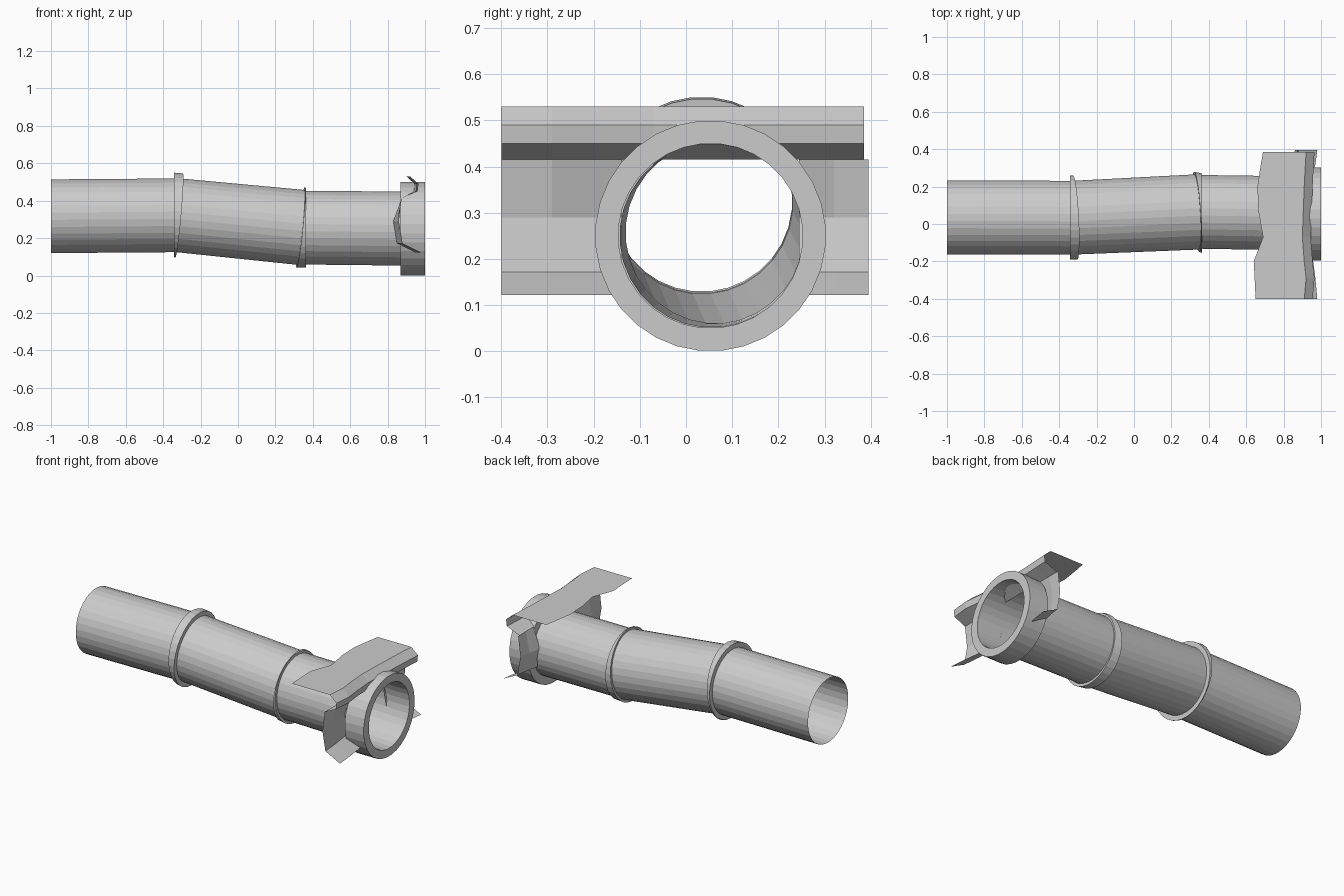
import bpy, math
from mathutils import Vector

cube = bpy.data.objects.get("Cube")
if cube:
    bpy.data.objects.remove(cube, do_unlink=True)

SIDES = 32

metal = bpy.data.materials.new("plain_grey_metal")
metal.use_nodes = True
GREY = (0.6, 0.6, 0.6, 1)
metal.diffuse_color = GREY
metal.node_tree.nodes["Principled BSDF"].inputs["Base Color"].default_value = GREY


def make_object(name, verts, faces):
    mesh = bpy.data.meshes.new(name)
    mesh.from_pydata(verts, [], faces)
    mesh.materials.append(metal)
    mesh.update()
    obj = bpy.data.objects.new(name, mesh)
    bpy.context.collection.objects.link(obj)
    return obj


def circle(center, radius, lean_z=0.0, lean_y=0.0):
    """Ring of points around the x direction; lean shifts x with height and depth."""
    c = Vector(center)
    points = []
    for i in range(SIDES):
        a = 2 * math.pi * (i + 0.5) / SIDES
        y, z = radius * math.cos(a), radius * math.sin(a)
        points.append(c + Vector((lean_z * z + lean_y * y, y, z)))
    return points


def loft(name, rings, closed=False):
    verts = [p for ring in rings for p in ring]
    n = len(rings)
    faces = []
    for r in range(n if closed else n - 1):
        a, b = r * SIDES, ((r + 1) % n) * SIDES
        for i in range(SIDES):
            j = (i + 1) % SIDES
            faces.append((a + i, a + j, b + j, b + i))
    return make_object(name, verts, faces)


def collar(name, back, front, outer, inner):
    """Solid band between two circle planes, each given as (center, lean_z, lean_y)."""
    loft(name, [circle(back[0], inner, *back[1:]), circle(back[0], outer, *back[1:]),
                circle(front[0], outer, *front[1:]), circle(front[0], inner, *front[1:])],
         closed=True)


def sheet(name, sections):
    """Thin skin through neighbouring cross-sections."""
    n = len(sections[0])
    verts = [p for s in sections for p in s]
    faces = [(k * n + i, k * n + i + 1, (k + 1) * n + i + 1, (k + 1) * n + i)
             for k in range(len(sections) - 1) for i in range(n - 1)]
    make_object(name, verts, faces)


# Three open pipe lengths
bend_a = (-0.32, 0.034, 0.322)
bend_b = (0.35, 0.065, 0.256)
loft("rear_pipe", [circle((-1, 0.035, 0.317), 0.198), circle(bend_a, 0.198)])
loft("middle_pipe", [circle(bend_a, 0.198, 0.05, -0.03), circle(bend_b, 0.202, 0.05, -0.03)])
loft("front_pipe", [circle(bend_b, 0.198), circle((0.99, 0.055, 0.25), 0.199)])

# Wedge collars at the bends
collar("rear_collar", ((-0.343, 0.034, 0.325), 0, 0),
       ((-0.315, 0.034, 0.321), 0.09, -0.05), 0.226, 0.196)
collar("front_collar", ((0.334, 0.066, 0.257), 0.1, -0.06),
       ((0.364, 0.058, 0.256), 0, 0), 0.214, 0.197)

# End flange
collar("end_flange", ((0.87, 0.053, 0.25), 0, 0), ((1.0, 0.053, 0.25), 0, 0), 0.25, 0.2)

# Torn top panel with folded lip: (depth, ragged rear edge, lip shift)
stations = [(-0.4, 0.65, 0.0), (-0.29, 0.645, 0.01), (-0.2, 0.64, 0.0),
            (-0.07, 0.69, -0.01), (0.07, 0.665, -0.005), (0.2, 0.66, 0.0),
            (0.3, 0.675, 0.005), (0.385, 0.69, 0.01)]
sheet("top_panel", [[(rear, y, 0.53), (0.91 + s, y, 0.53), (0.955 + s, y, 0.49),
                     (0.95 + s, y, 0.45), (0.875, y, 0.415)]
                    for y, rear, s in stations])

# Side walls with a flared lower edge
wall = [(0.875, 0.415), (0.85, 0.29), (0.87, 0.172), (0.97, 0.122)]
for name, depths in (("front_side_wall", (-0.4, -0.29, -0.14)),
                     ("back_side_wall", (0.395, 0.32, 0.245))):
    shifts = (0.01, 0.0, -0.02)
    sheet(name, [[(x + s * (z < 0.4), y, z) for x, z in wall]
                 for y, s in zip(depths, shifts)])
